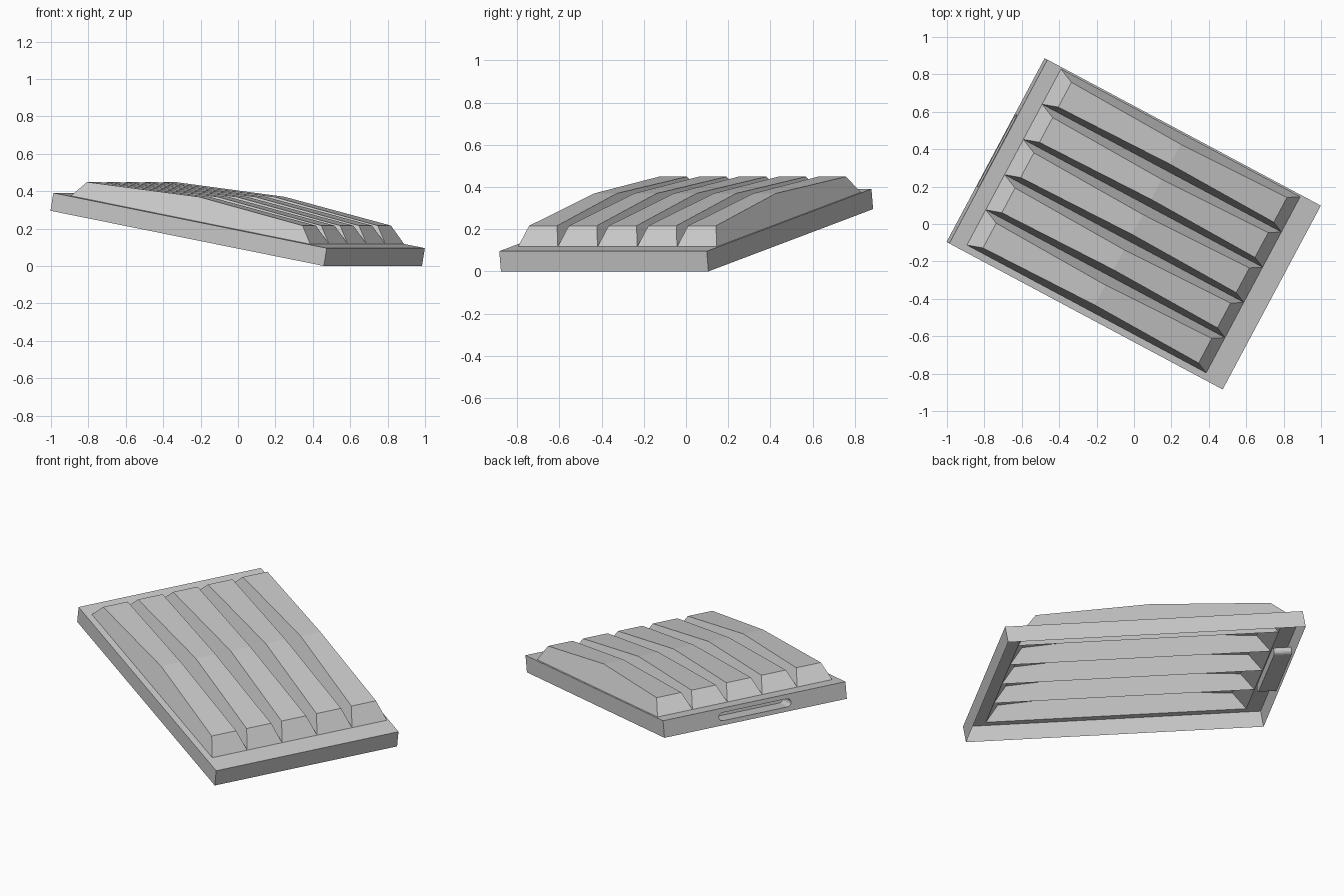
import bpy, bmesh, math
from mathutils import Matrix

if "Cube" in bpy.data.objects:
    bpy.data.objects.remove(bpy.data.objects["Cube"])

# Local frame: x down the slope, y across, z away from the panel
L, W, H = 0.8415, 0.557, 0.097
B0, B1, V0, V1 = -0.753, 0.72, -0.52, 0.547   # opening covered by the ridges
N = 5
PLACE = (Matrix.Translation((-0.0093, 0.005, 0.1476))
         @ Matrix.Rotation(math.radians(-28.1), 4, 'Z')
         @ Matrix.Rotation(math.radians(10.1), 4, 'Y'))


def make(name, bm):
    bmesh.ops.remove_doubles(bm, verts=bm.verts, dist=1e-5)
    bmesh.ops.recalc_face_normals(bm, faces=bm.faces)
    mesh = bpy.data.meshes.new(name)
    bm.to_mesh(mesh)
    bm.free()
    obj = bpy.data.objects.new(name, mesh)
    obj.matrix_world = PLACE
    bpy.context.collection.objects.link(obj)
    return obj


def face(bm, pts):
    return bm.faces.new([bm.verts.new(p) for p in pts])


def loop_edges(bm, pts):
    vs = [bm.verts.new(p) for p in pts]
    return [bm.edges.new((vs[i], vs[(i + 1) % len(vs)])) for i in range(len(vs))]


# Frame: open-bottomed thin skirt with a top flange
bm = bmesh.new()
outer = [(-L, -W), (L, -W), (L, W), (-L, W)]
inner = [(B0, V0), (B1, V0), (B1, V1), (B0, V1)]
for i in range(4):
    a, b, c, d = outer[i], outer[(i + 1) % 4], inner[(i + 1) % 4], inner[i]
    face(bm, [(*a, H), (*b, H), (*c, H), (*d, H)])
    if i < 3:
        face(bm, [(*a, 0), (*b, 0), (*b, H), (*a, H)])

# Upper end wall, pierced by the rounded handle slot
R, S, DEPTH = 0.023, 0.197, 0.1
slot = []
for side in (1, -1):
    for k in range(9):
        a = -math.pi / 2 + math.pi * k / 8
        slot.append((side * (S + R * math.cos(a)), H / 2 + side * R * math.sin(a)))
edges = loop_edges(bm, [(-L, -W, 0), (-L, W, 0), (-L, W, H), (-L, -W, H)])
edges += loop_edges(bm, [(-L, y, z) for y, z in slot])
bmesh.ops.triangle_fill(bm, use_beauty=True, edges=edges)
make("frame", bm)

# Handle pocket behind the slot
bm = bmesh.new()
for (y0, z0), (y1, z1) in zip(slot, slot[1:] + slot[:1]):
    face(bm, [(-L, y0, z0), (-L, y1, z1), (-L + DEPTH, y1, z1), (-L + DEPTH, y0, z0)])
face(bm, [(-L + DEPTH, y, z) for y, z in slot])
make("handle_pocket", bm)

# Arched hollow slats, side by side
stations = [(B0, -0.684, 0.087), ((B0 + B1) / 2, -0.01, 0.127), (B1, 0.643, 0.087)]
pitch = (V1 - V0) / N
for n in range(N):
    bm = bmesh.new()
    v0, v1 = V0 + n * pitch, V0 + (n + 1) * pitch
    rings = [[(tb, v0, H), (tt, v0 + 0.31 * h, H + h),
              (tt, v1 - 0.42 * h, H + h), (tb, v1, H)] for tb, tt, h in stations]
    for r, s in zip(rings, rings[1:]):
        for i in range(3):
            face(bm, [r[i], s[i], s[i + 1], r[i + 1]])
    face(bm, rings[0])
    face(bm, rings[-1])
    make("slat_%d" % (n + 1), bm)
